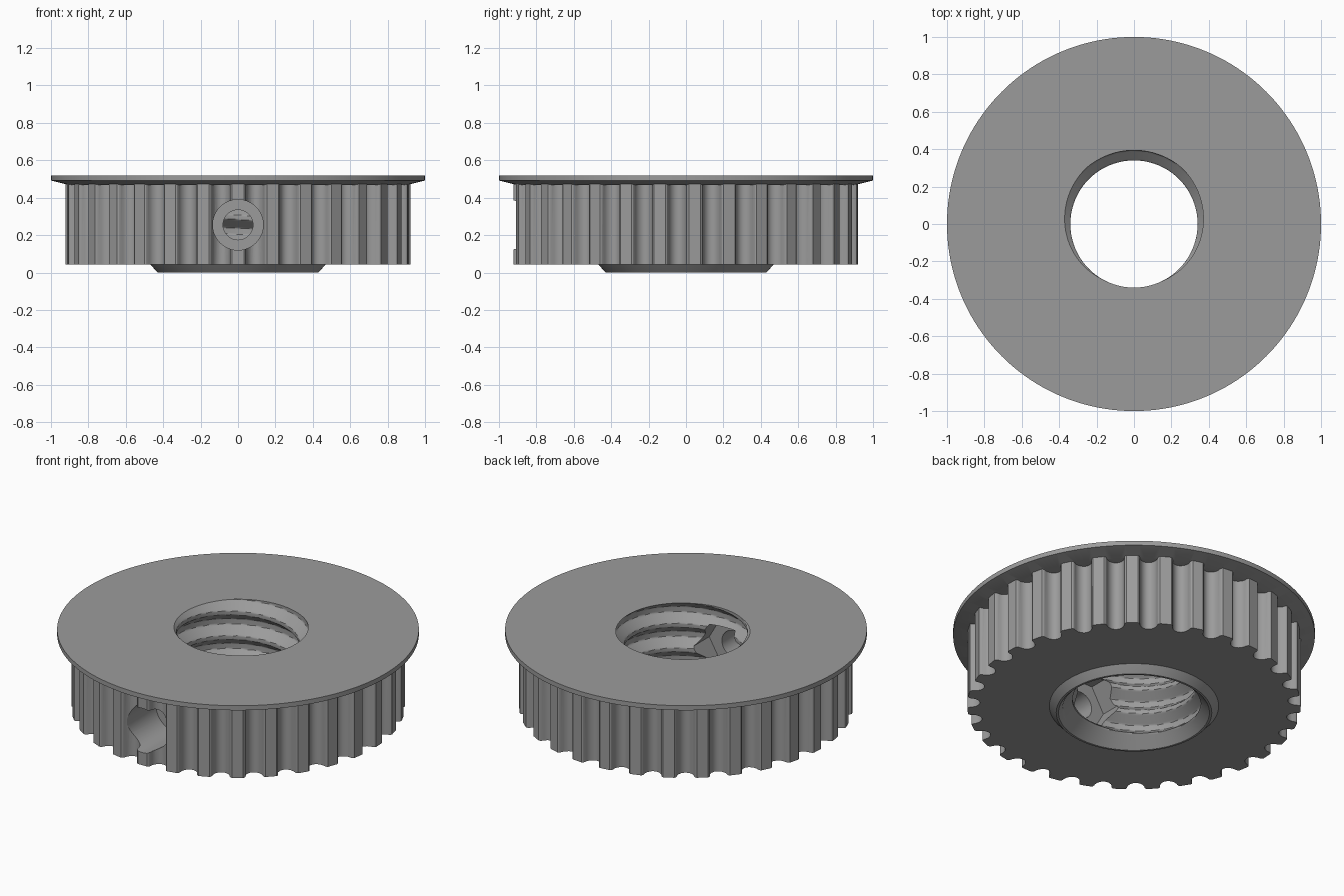
import bpy, bmesh, math
from math import pi, sin, cos, tau
from mathutils import Matrix

if "Cube" in bpy.data.objects:
    bpy.data.objects.remove(bpy.data.objects["Cube"])

TEETH = 31
PITCH = 0.15          # thread pitch
TOP = 0.52

grey = bpy.data.materials.new("mid grey")
grey.diffuse_color = (0.33, 0.33, 0.33, 1)
grey.use_nodes = True
grey.node_tree.nodes["Principled BSDF"].inputs["Base Color"].default_value = grey.diffuse_color


def stack(name, rings):
    """Closed solid from a stack of equal-length rings, capped at both ends."""
    bm = bmesh.new()
    loops = [[bm.verts.new(p) for p in ring] for ring in rings]
    n = len(loops[0])
    for a, b in zip(loops, loops[1:]):
        for i in range(n):
            j = (i + 1) % n
            bm.faces.new((a[i], a[j], b[j], b[i]))
    bm.faces.new(loops[0][::-1])
    bm.faces.new(loops[-1])
    bmesh.ops.recalc_face_normals(bm, faces=bm.faces)
    me = bpy.data.meshes.new(name)
    bm.to_mesh(me)
    bm.free()
    ob = bpy.data.objects.new(name, me)
    bpy.context.collection.objects.link(ob)
    me.materials.append(grey)
    return ob


def lathe(name, profile, n=128, turn=0.0):
    return stack(name, [[(r * cos(tau * i / n + turn), r * sin(tau * i / n + turn), z)
                         for i in range(n)] for r, z in profile])


def front_bore(name, r, y0, y1, n, turn=0.0):
    """Prism along y, centred on the set screw axis."""
    ob = lathe(name, [(r, -y1), (r, -y0)], n, turn)
    ob.data.transform(Matrix.Translation((0, 0, 0.255)) @ Matrix.Rotation(pi / 2, 4, 'X'))
    return ob


def combine(target, tool, operation):
    tool.hide_render = True
    mod = target.modifiers.new(tool.name, 'BOOLEAN')
    mod.operation = operation
    mod.solver = 'EXACT'
    mod.object = tool
    bpy.context.view_layer.objects.active = target
    bpy.ops.object.modifier_apply(modifier=mod.name)
    bpy.data.objects.remove(tool)


# Toothed rim: flat tips, small rounded shoulders, round grooves
step = tau / TEETH
outline = []
for k in range(TEETH):
    mid = -pi / 2 + k * step
    pts = [(-0.034, 0.922), (0.034, 0.922), (0.042, 0.917), (0.047, 0.908)]
    half = step / 2 - 0.047
    for s in range(1, 10):
        t = pi * s / 10
        pts.append((step / 2 - half * cos(t), 0.908 - 0.056 * sin(t)))
    pts += [(step - 0.047, 0.908), (step - 0.042, 0.917)]
    outline += [(r * cos(mid + a), r * sin(mid + a)) for a, r in pts]
pulley = stack("toothed_pulley", [[(x, y, z) for x, y in outline] for z in (0.043, 0.48)])

# Flange and bottom collar
combine(pulley, lathe("flange", [(0.90, 0.467), (1.0, 0.492), (1.0, TOP)], 160), 'UNION')
combine(pulley, lathe("collar", [(0.43, 0), (0.435, 0.005), (0.468, 0.043), (0.468, 0.08)]), 'UNION')


# Threaded bore: trapezoid thread as a radius depending on angle and height
def bore_radius(a, z):
    u = (z - TOP) / PITCH - (a - pi / 2) / tau
    d = abs(u - round(u)) * PITCH
    t = min(max((d - 0.017) / 0.046, 0), 1)
    r = 0.394 - 0.054 * t
    return max(r, 0.418 - max(z, 0) * 1.0)      # lead-in at the bottom


N, LEVELS = 120, 112
bore = []
for j in range(LEVELS + 1):
    z = -0.03 + 0.58 * j / LEVELS
    bore.append([(bore_radius(tau * i / N, z) * cos(tau * i / N),
                  bore_radius(tau * i / N, z) * sin(tau * i / N), z) for i in range(N)])
combine(pulley, stack("thread_cutter", bore), 'DIFFERENCE')

# Set screw: counterbore, through hole, hexagonal nut pocket opening into the bore
combine(pulley, front_bore("counterbore_cutter", 0.135, -1.1, -0.60, 48), 'DIFFERENCE')
combine(pulley, front_bore("screw_hole_cutter", 0.08, -0.7, -0.2, 40), 'DIFFERENCE')
combine(pulley, front_bore("nut_pocket_cutter", 0.165, -0.46, -0.15, 6), 'DIFFERENCE')

# Smooth curved walls, keep edges sharp
bpy.ops.object.select_all(action='DESELECT')
pulley.select_set(True)
bpy.context.view_layer.objects.active = pulley
bpy.ops.object.shade_smooth_by_angle(angle=math.radians(28))
